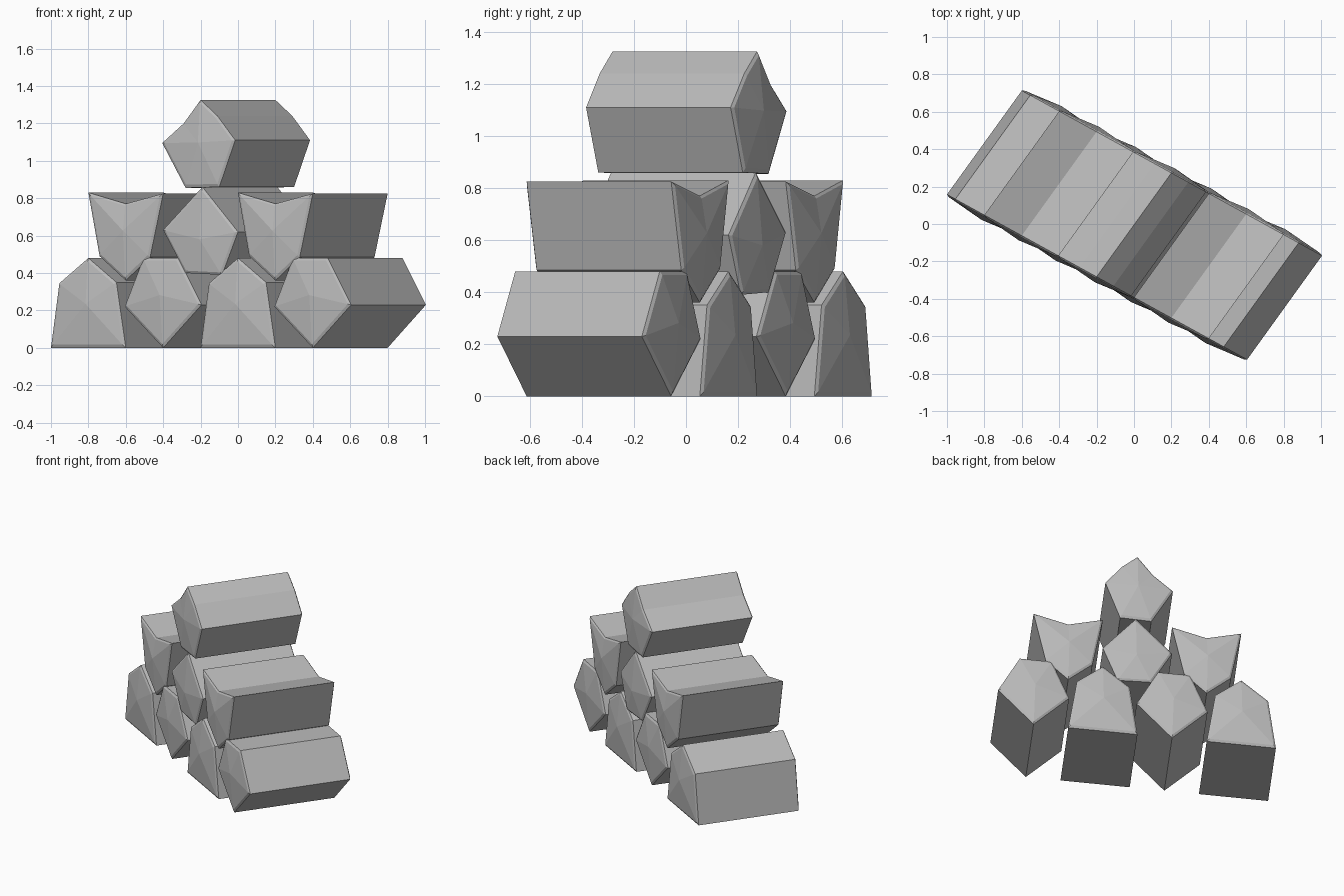
import bpy
import bmesh
from mathutils import Vector

cube = bpy.data.objects.get("Cube")
if cube:
    bpy.data.objects.remove(cube, do_unlink=True)

stone = bpy.data.materials.new("stone_grey")
stone.use_nodes = True
GREY = (0.5, 0.5, 0.5, 1)
stone.diffuse_color = GREY
stone.node_tree.nodes["Principled BSDF"].inputs["Base Color"].default_value = GREY

AXIS = Vector((0.4, 0.555, 0))               # length of every log-like stone
OUT = Vector((-0.48, -0.877, 0))             # normal of the front end plane
RIM_IN, RIM_OUT, BULGE = 0.07, 0.008, 0.03   # chamfered rim and domed cap


def front_point(x, z):
    """Place a profile point on the slanted plane of the front ends."""
    return Vector((x, -0.392 - 0.55 * x, z))


def make_stone(name, profile, dx=0):
    """Extrude a profile along the shared axis, with a chamfered domed cap on both ends."""
    bm = bmesh.new()
    base = [front_point(x + dx, z) for x, z in profile]
    center = sum(base, Vector()) / len(base)
    n = len(base)
    rings = []
    for shift, out in ((Vector(), OUT), (AXIS, -OUT)):
        ring = [bm.verts.new(p + shift) for p in base]
        rim = [bm.verts.new(p + (center - p) * RIM_IN + shift + out * RIM_OUT)
               for p in base]
        tip = bm.verts.new(center + shift + out * BULGE)
        for i in range(n):
            j = (i + 1) % n
            bm.faces.new((ring[i], ring[j], rim[j], rim[i]))
            bm.faces.new((rim[i], rim[j], tip))
        rings.append(ring)
    for i in range(n):
        j = (i + 1) % n
        bm.faces.new((rings[0][i], rings[0][j], rings[1][j], rings[1][i]))
    bmesh.ops.recalc_face_normals(bm, faces=bm.faces)
    mesh = bpy.data.meshes.new(name)
    bm.to_mesh(mesh)
    bm.free()
    mesh.materials.append(stone)
    obj = bpy.data.objects.new(name, mesh)
    bpy.context.collection.objects.link(obj)


# Profiles as (sideways, height) around each stone's own middle
gable = [(-0.2, 0), (-0.155, 0.345), (0, 0.48), (0.15, 0.35), (0.2, 0)]
pointed_base = [(0, 0), (-0.205, 0.22), (-0.105, 0.48), (0.08, 0.48), (0.205, 0.23)]
notched = [(-0.2, 0.83), (0, 0.77), (0.2, 0.825), (0.13, 0.485), (0, 0.36), (-0.14, 0.49)]
diamond = [(-0.2, 0.63), (0.01, 0.86), (0.2, 0.62), (0.115, 0.39), (-0.08, 0.4)]
crown = [(-0.205, 1.095), (-0.09, 1.2), (0, 1.325), (0.09, 1.24),
         (0.185, 1.11), (0.1, 0.86), (-0.08, 0.855)]

# Bottom row
make_stone("bottom_stone_right", gable, -0.8)
make_stone("bottom_stone_middle_right", pointed_base, -0.4)
make_stone("bottom_stone_middle_left", gable, 0)
make_stone("bottom_stone_left", pointed_base, 0.4)
# Middle row
make_stone("middle_stone_right", notched, -0.6)
make_stone("middle_stone_center", diamond, -0.2)
make_stone("middle_stone_left", notched, 0.2)
# Top
make_stone("top_stone", crown, -0.2)
